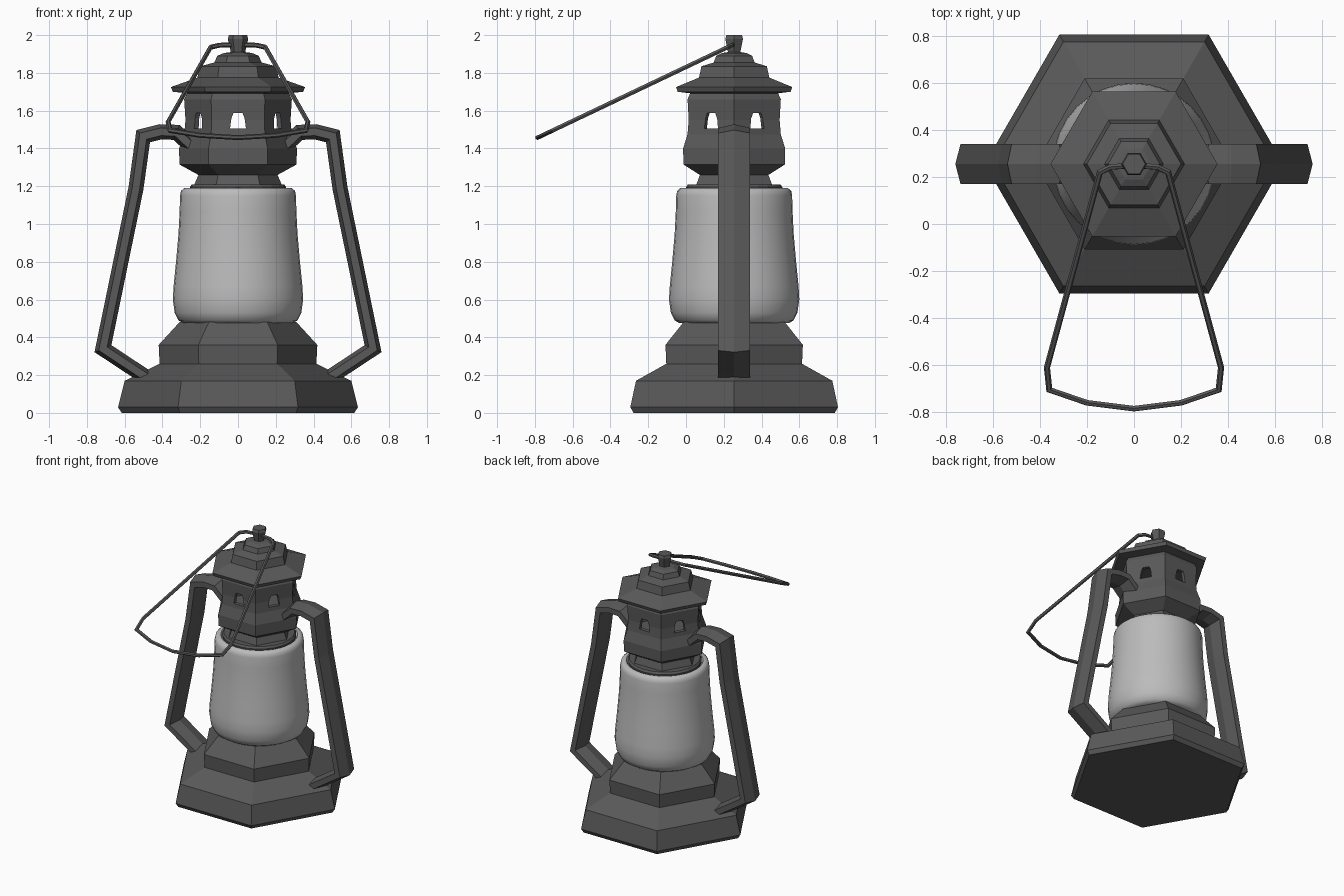
import bpy, bmesh, math
from mathutils import Vector

if "Cube" in bpy.data.objects:
    bpy.data.objects.remove(bpy.data.objects["Cube"])

CY = 0.255  # lantern axis in y


def material(name, grey):
    m = bpy.data.materials.new(name)
    m.diffuse_color = (grey, grey, grey, 1)
    m.use_nodes = True
    m.node_tree.nodes["Principled BSDF"].inputs["Base Color"].default_value = m.diffuse_color
    return m


METAL = material("dark_metal", 0.1)
GLASS = material("frosted_glass", 0.5)


def finish(name, bm, mat=METAL):
    bmesh.ops.recalc_face_normals(bm, faces=bm.faces)
    me = bpy.data.meshes.new(name)
    bm.to_mesh(me)
    bm.free()
    me.materials.append(mat)
    ob = bpy.data.objects.new(name, me)
    bpy.context.collection.objects.link(ob)
    return ob


def skin(name, rings, mat=METAL):
    """Join equal rings of points with quads and cap both ends."""
    bm = bmesh.new()
    vs = [[bm.verts.new(p) for p in r] for r in rings]
    n = len(vs[0])
    for a, b in zip(vs, vs[1:]):
        for i in range(n):
            j = (i + 1) % n
            bm.faces.new((a[i], a[j], b[j], b[i]))
    bm.faces.new(vs[0])
    bm.faces.new(vs[-1])
    return finish(name, bm, mat)


def lathe(name, profile, sides=6, mat=METAL):
    angles = [math.tau * i / sides for i in range(sides)]
    return skin(name, [[(r * math.cos(a), CY + r * math.sin(a), z) for a in angles]
                       for r, z in profile], mat)


def sweep(name, path, section, binormal):
    """Sweep a section along a planar path with mitred corners."""
    path = [Vector(p) for p in path]
    b = Vector(binormal).normalized()
    rings = []
    for i, p in enumerate(path):
        d0 = (p - path[max(i - 1, 0)]).normalized()
        d1 = (path[min(i + 1, len(path) - 1)] - p).normalized()
        d0, d1 = (d0 if i else d1), (d1 if i < len(path) - 1 else d0)
        t = (d0 + d1).normalized()
        side = b.cross(t) / max(t.dot(d1), 0.5)
        rings.append([p + side * u + b * v for u, v in section])
    return skin(name, rings)


# Stepped hexagonal base
lathe("base", [(0.615, 0), (0.635, 0.03), (0.60, 0.17), (0.415, 0.26),
               (0.42, 0.36), (0.31, 0.48)])

# Smooth glass chimney
glass = lathe("glass_chimney", [(0.29, 0.475), (0.315, 0.49), (0.335, 0.53), (0.345, 0.60),
                                (0.341, 0.67), (0.328, 0.80), (0.315, 0.95), (0.309, 1.07),
                                (0.307, 1.15), (0.302, 1.175), (0.285, 1.19), (0.265, 1.19),
                                (0.255, 1.17)], 32, GLASS)
bpy.context.view_layer.objects.active = glass
glass.select_set(True)
bpy.ops.object.shade_smooth_by_angle(angle=math.radians(50))

# Round collar and hexagonal neck above the glass
lathe("collar", [(0.25, 1.16), (0.255, 1.195), (0.245, 1.21)], 24)
lathe("neck", [(0.235, 1.20), (0.205, 1.27)])

# Hollow vent chamber, outside wall then inside wall
chamber = lathe("vent_chamber", [(0.21, 1.26), (0.31, 1.315), (0.312, 1.40), (0.285, 1.475),
                                 (0.278, 1.55), (0.285, 1.66), (0.265, 1.70),
                                 (0.235, 1.70), (0.25, 1.64), (0.25, 1.40)])

# Tapered window cutters, one per side of the chamber
bm = bmesh.new()
for k in range(6):
    a = math.radians(30 + 60 * k)
    out, tan = Vector((math.cos(a), math.sin(a), 0)), Vector((-math.sin(a), math.cos(a), 0))
    near, far = [[bm.verts.new(Vector((0, CY, z)) + out * d + tan * w)
                  for w, z in ((-0.042, 1.505), (0.042, 1.505), (0.035, 1.56), (0.024, 1.588),
                               (-0.024, 1.588), (-0.035, 1.56))] for d in (0.14, 0.4)]
    bm.faces.new(near)
    bm.faces.new(far)
    for i in range(6):
        j = (i + 1) % 6
        bm.faces.new((near[i], near[j], far[j], far[i]))
cutter = finish("window_cutter", bm)
cutter.hide_render = True
cutter.hide_set(True)
cut = chamber.modifiers.new("windows", "BOOLEAN")
cut.operation, cut.solver, cut.object = "DIFFERENCE", "EXACT", cutter

# Roof with brim, steps and top knob
lathe("roof", [(0.25, 1.69), (0.345, 1.70), (0.355, 1.725), (0.215, 1.775), (0.20, 1.835),
               (0.125, 1.855), (0.11, 1.89), (0.075, 1.905), (0.038, 1.91)])
lathe("knob", [(0.036, 1.90), (0.042, 1.93), (0.054, 1.98), (0.048, 2.0)])

# Side tubes: flattened hexagon swept in the xz plane, mirrored
tube = [(-0.04, 0), (-0.02, -0.085), (0.02, -0.085), (0.04, 0), (0.02, 0.085), (-0.02, 0.085)]
path = [(0.48, 0.185), (0.715, 0.34), (0.54, 1.19), (0.502, 1.465), (0.41, 1.488),
        (0.325, 1.485), (0.245, 1.41)]
arms = sweep("side_tubes", [(x, CY, z) for x, z in path], tube, (0, 1, 0))
arms.modifiers.new("mirror", "MIRROR").use_axis = (True, False, False)

# Wire bail tilted towards the front
half = [(0.035, 0.247), (0.10, 0.242), (0.145, 0.22), (0.37, -0.61), (0.36, -0.705), (0.20, -0.76)]
outline = half + [(0, -0.785)] + [(-x, y) for x, y in reversed(half)]
wire = [(0.013 * math.cos(math.tau * i / 6), 0.013 * math.sin(math.tau * i / 6)) for i in range(6)]
sweep("bail_handle", [(x, y, 1.95 + 0.476 * (y - 0.25)) for x, y in outline], wire, (0, -0.476, 1))
